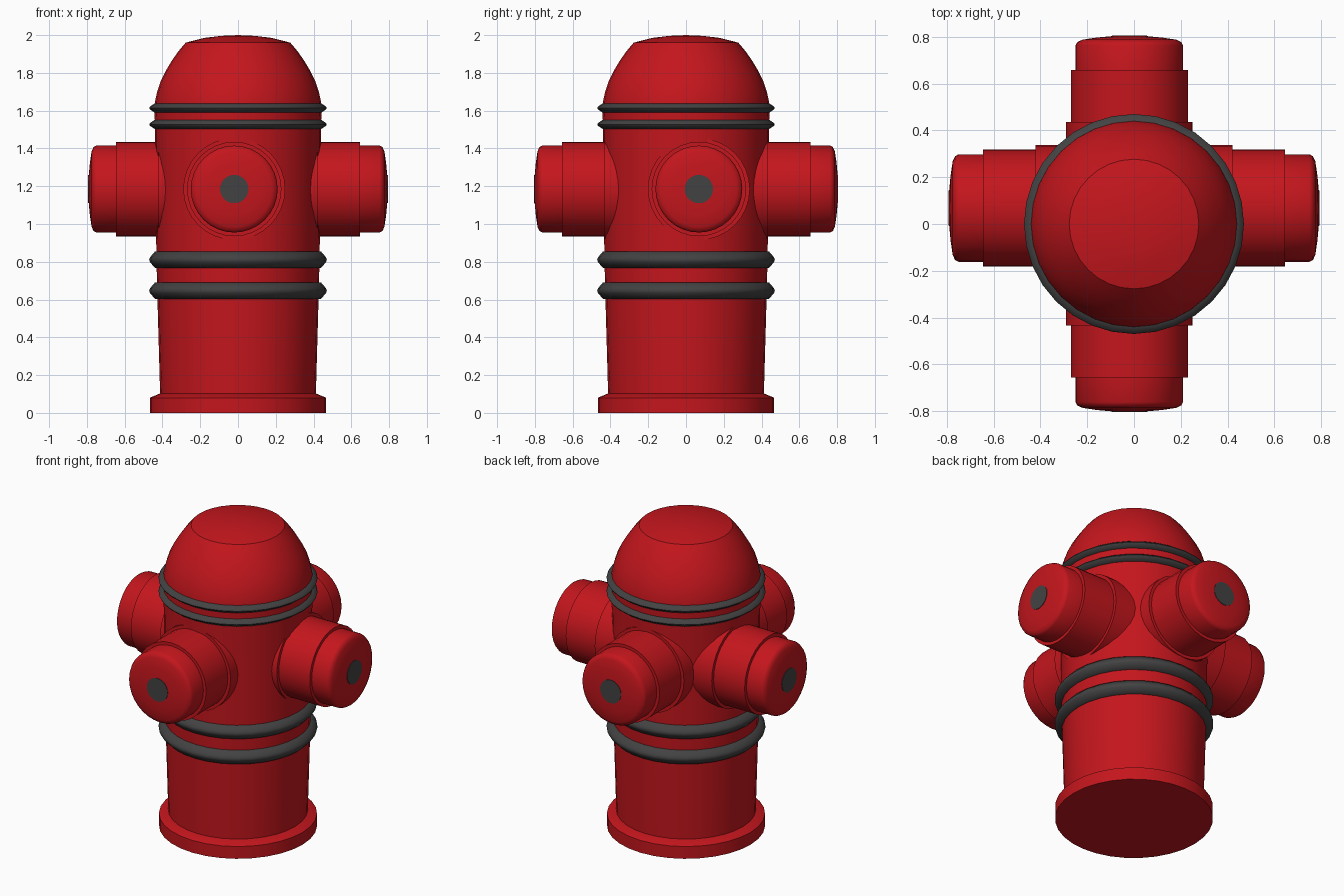
import bpy, bmesh, math
from mathutils import Matrix, Vector

if "Cube" in bpy.data.objects:
    bpy.data.objects.remove(bpy.data.objects["Cube"])


def material(name, color):
    m = bpy.data.materials.new(name)
    m.diffuse_color = color
    m.use_nodes = True
    m.node_tree.nodes["Principled BSDF"].inputs["Base Color"].default_value = m.diffuse_color
    return m


RED = material("red_paint", (0.55, 0.008, 0.012, 1))
GREY = material("dark_rubber", (0.055, 0.055, 0.055, 1))


def lathe(name, profile, mat, matrix=Matrix(), closed=False, segs=32, angle=30):
    """Revolve (radius, height) points around z, then place with matrix."""
    bm = bmesh.new()
    verts = [bm.verts.new((r, 0, z)) for r, z in profile]
    edges = [bm.edges.new(p) for p in zip(verts, verts[1:])]
    if closed:
        edges.append(bm.edges.new((verts[-1], verts[0])))
    bmesh.ops.spin(bm, geom=verts + edges, cent=(0, 0, 0), axis=(0, 0, 1),
                   angle=math.tau, steps=segs, use_merge=False)
    bmesh.ops.remove_doubles(bm, verts=bm.verts[:], dist=1e-4)
    bmesh.ops.recalc_face_normals(bm, faces=bm.faces[:])
    bm.transform(matrix)
    me = bpy.data.meshes.new(name)
    bm.to_mesh(me)
    bm.free()
    me.materials.append(mat)
    ob = bpy.data.objects.new(name, me)
    bpy.context.collection.objects.link(ob)
    bpy.ops.object.select_all(action='DESELECT')
    ob.select_set(True)
    bpy.context.view_layer.objects.active = ob
    bpy.ops.object.shade_smooth_by_angle(angle=math.radians(angle))
    return ob


# Base flange, barrel and bonnet
lathe("base_flange", [(0, 0), (0.467, 0), (0.467, 0.08), (0.412, 0.103), (0, 0.103)], RED)
lathe("barrel", [(0, 0.09), (0.412, 0.09), (0.427, 0.62), (0.432, 0.82),
                 (0.44, 1.53), (0.443, 1.62), (0, 1.62)], RED)
lathe("bonnet", [(0, 1.60), (0.443, 1.60), (0.439, 1.65), (0.428, 1.70), (0.41, 1.755),
                 (0.383, 1.81), (0.35, 1.865), (0.315, 1.915), (0.277, 1.96),
                 (0.18, 1.985), (0.09, 1.996), (0, 2.0)], RED, angle=22)

# Grey bands around the barrel
for i, (z, h) in enumerate([(0.647, 0.043), (0.811, 0.043), (1.527, 0.025), (1.614, 0.025)]):
    lathe(f"band_{i + 1}", [(0.41, z - h), (0.44, z - h), (0.466, z - h * 0.3), (0.47, z),
                            (0.466, z + h * 0.3), (0.44, z + h), (0.41, z + h)],
          GREY, closed=True, angle=50)

# Four outlets: collar, pipe, rounded cap and grey end disc
OUTLETS = {"front": (Vector((-0.02, 0, 1.185)), Vector((0, -1, 0)), 0.011),
           "back": (Vector((-0.02, 0, 1.185)), Vector((0, 1, 0)), 0.013),
           "right": (Vector((0, 0.068, 1.185)), Vector((1, 0, 0)), 0),
           "left": (Vector((0, 0.068, 1.185)), Vector((-1, 0, 0)), 0)}
for side, (centre, direction, out) in OUTLETS.items():
    m = (Matrix.Translation(centre + direction * out)
         @ direction.to_track_quat('Z', 'Y').to_matrix().to_4x4())
    lathe(side + "_collar", [(0, 0.25), (0.27, 0.25), (0.27, 0.422), (0, 0.422)], RED, m)
    lathe(side + "_pipe", [(0, 0.25), (0.25, 0.25), (0.25, 0.645), (0, 0.645)], RED, m)
    lathe(side + "_cap", [(0, 0.60), (0.23, 0.60), (0.23, 0.75), (0.222, 0.765), (0.2, 0.775),
                          (0.14, 0.784), (0.075, 0.79), (0, 0.791)], RED, m, angle=50)
    lathe(side + "_cap_disc", [(0, 0.78), (0.075, 0.78), (0.075, 0.793), (0, 0.793)], GREY, m)
